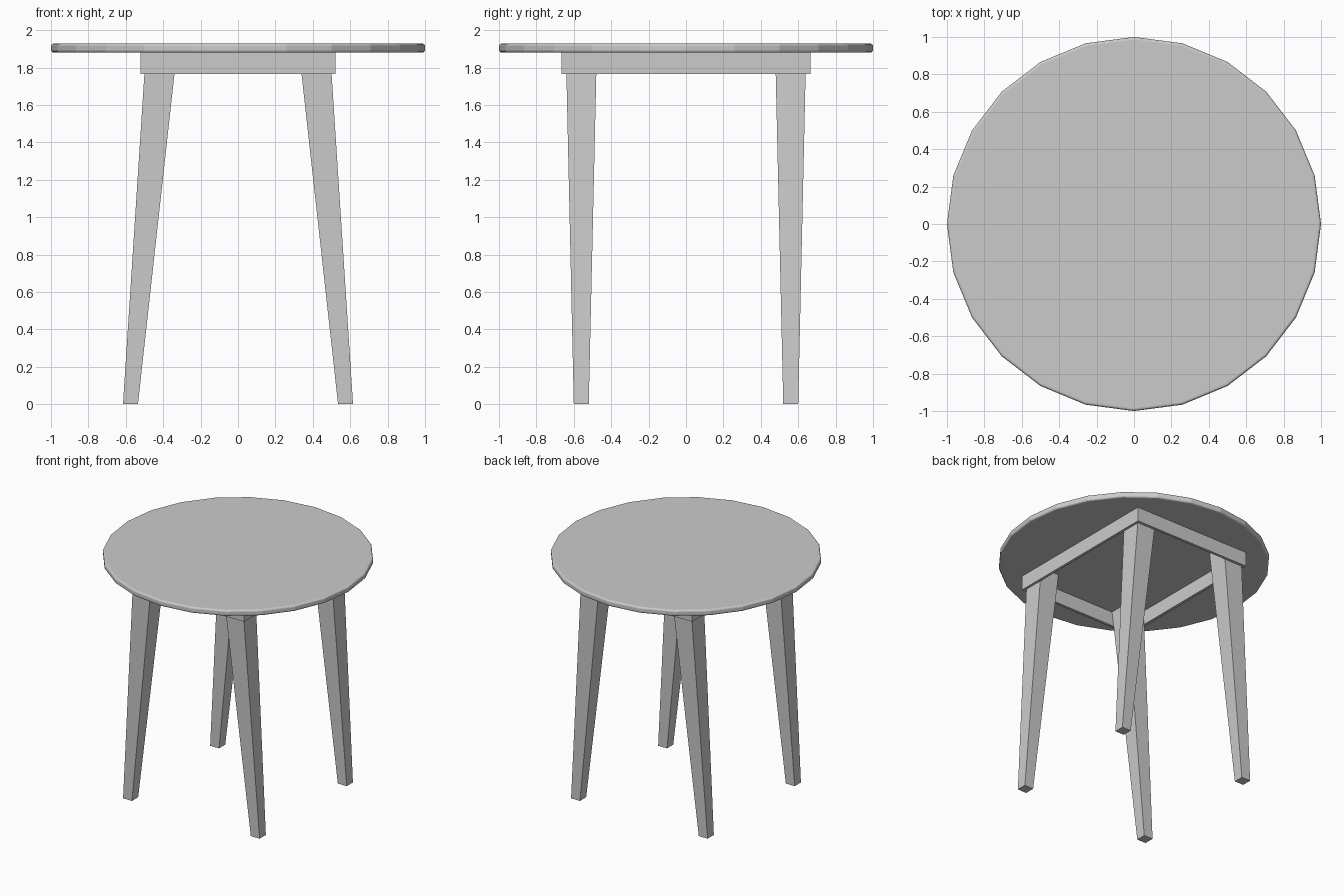
import bpy
import bmesh

cube = bpy.data.objects.get("Cube")
if cube:
    bpy.data.objects.remove(cube, do_unlink=True)

grey = bpy.data.materials.new("plain_grey")
grey.use_nodes = True
colour = (0.6, 0.6, 0.6, 1)
grey.diffuse_color = colour
grey.node_tree.nodes["Principled BSDF"].inputs["Base Color"].default_value = colour

TOP_Z, UNDER_Z, APRON_Z = 1.928, 1.88, 1.765
APRON_X, APRON_Y, BOARD = 0.52, 0.665, 0.022


def add_object(name, bm):
    bmesh.ops.recalc_face_normals(bm, faces=bm.faces)
    mesh = bpy.data.meshes.new(name)
    bm.to_mesh(mesh)
    bm.free()
    mesh.materials.append(grey)
    obj = bpy.data.objects.new(name, mesh)
    bpy.context.collection.objects.link(obj)
    return obj


def hexahedron(name, low, high):
    """Box lofted between two rectangles, each (x0, x1, y0, y1, z)."""
    bm = bmesh.new()
    rings = []
    for x0, x1, y0, y1, z in (low, high):
        corners = ((x0, y0), (x1, y0), (x1, y1), (x0, y1))
        rings.append([bm.verts.new((x, y, z)) for x, y in corners])
    a, b = rings
    bm.faces.new(a)
    bm.faces.new(b)
    for i in range(4):
        j = (i + 1) % 4
        bm.faces.new((a[i], a[j], b[j], b[i]))
    return add_object(name, bm)


# Round top with a softened rim
bm = bmesh.new()
bmesh.ops.create_cone(bm, cap_ends=True, segments=24, radius1=1, radius2=1,
                      depth=TOP_Z - UNDER_Z)
bmesh.ops.translate(bm, verts=bm.verts, vec=(0, 0, (TOP_Z + UNDER_Z) / 2))
rim = [e for e in bm.edges if abs(e.verts[0].co.z - e.verts[1].co.z) < 0.001]
bmesh.ops.bevel(bm, geom=rim, offset=0.014, segments=3, profile=0.5,
                affect='EDGES')
add_object("table_top", bm)

# Apron frame: two long side boards, with front and back boards between them
inner = APRON_X - BOARD
for side, s in (("left", 1), ("right", -1)):
    x0, x1 = sorted((s * inner, s * APRON_X))
    span = (x0, x1, -APRON_Y, APRON_Y)
    hexahedron(side + "_apron", span + (APRON_Z,), span + (UNDER_Z,))
for side, s in (("front", -1), ("back", 1)):
    y0, y1 = sorted((s * (APRON_Y - BOARD), s * APRON_Y))
    span = (-inner, inner, y0, y1)
    hexahedron(side + "_apron", span + (APRON_Z,), span + (UNDER_Z,))

# Four tapered, splayed legs, set inside the apron corners
for end, sy in (("front", -1), ("back", 1)):
    for side, sx in (("left", 1), ("right", -1)):
        foot = (sx * 0.535, sx * 0.615, sy * 0.52, sy * 0.60, 0)
        head = (sx * 0.327, sx * 0.493, sy * 0.477, sy * 0.642, UNDER_Z)
        hexahedron(end + "_" + side + "_leg", foot, head)
